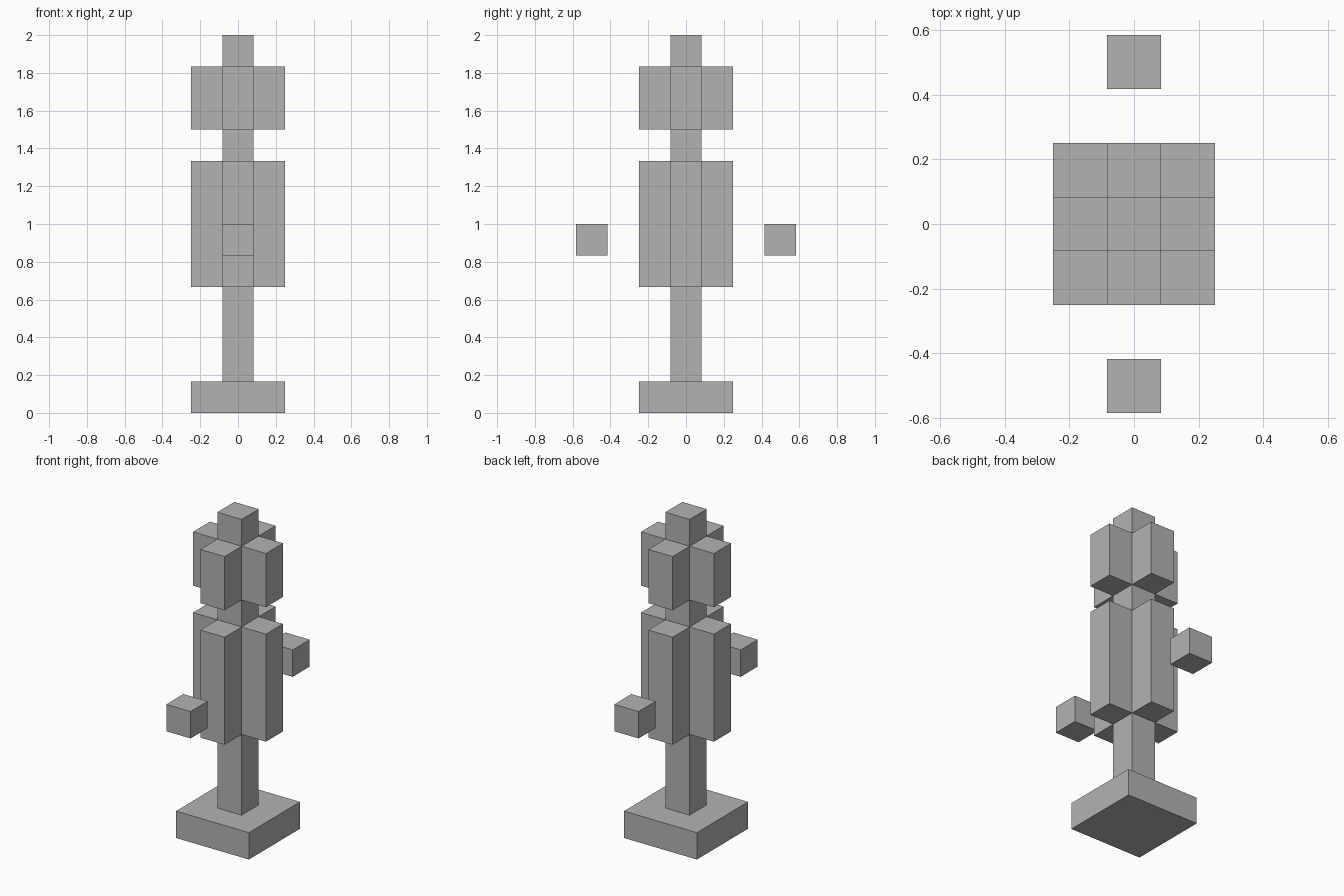
import bpy, bmesh

if "Cube" in bpy.data.objects:
    bpy.data.objects.remove(bpy.data.objects["Cube"], do_unlink=True)

U = 1 / 6   # edge of one block

grey = bpy.data.materials.new("plain_grey")
grey.use_nodes = True
colour = (0.45, 0.45, 0.45, 1)
grey.diffuse_color = colour
grey.node_tree.nodes["Principled BSDF"].inputs["Base Color"].default_value = colour


def prism(name, profile, bottom, top, y=0):
    """Extrude a flat outline, given in blocks, from bottom to top."""
    bm = bmesh.new()
    face = bm.faces.new([bm.verts.new((px * U, (py + y) * U, bottom * U))
                         for px, py in profile])
    side = bmesh.ops.extrude_face_region(bm, geom=[face])["geom"]
    bmesh.ops.translate(bm, vec=(0, 0, (top - bottom) * U),
                        verts=[v for v in side if isinstance(v, bmesh.types.BMVert)])
    bmesh.ops.recalc_face_normals(bm, faces=bm.faces)
    mesh = bpy.data.meshes.new(name)
    bm.to_mesh(mesh)
    bm.free()
    mesh.materials.append(grey)
    obj = bpy.data.objects.new(name, mesh)
    bpy.context.collection.objects.link(obj)
    return obj


def square(half):
    return [(-half, -half), (half, -half), (half, half), (-half, half)]


# Cross outline: one arm's three corners turned through four quarters
cross = []
arm = [(0.5, -0.5), (1.5, -0.5), (1.5, 0.5)]
for _ in range(4):
    cross += arm
    arm = [(-y, x) for x, y in arm]

# Stand
prism("base", square(1.5), 0, 1)
prism("post", square(0.5), 1, 4)

# Figure
prism("torso", cross, 4, 8)
prism("neck", square(0.5), 8, 9)
prism("head", cross, 9, 11)
prism("crown", square(0.5), 11, 12)

# Floating hands, front and back
for name, y in (("front_hand", -3), ("back_hand", 3)):
    prism(name, square(0.5), 5, 6, y)
